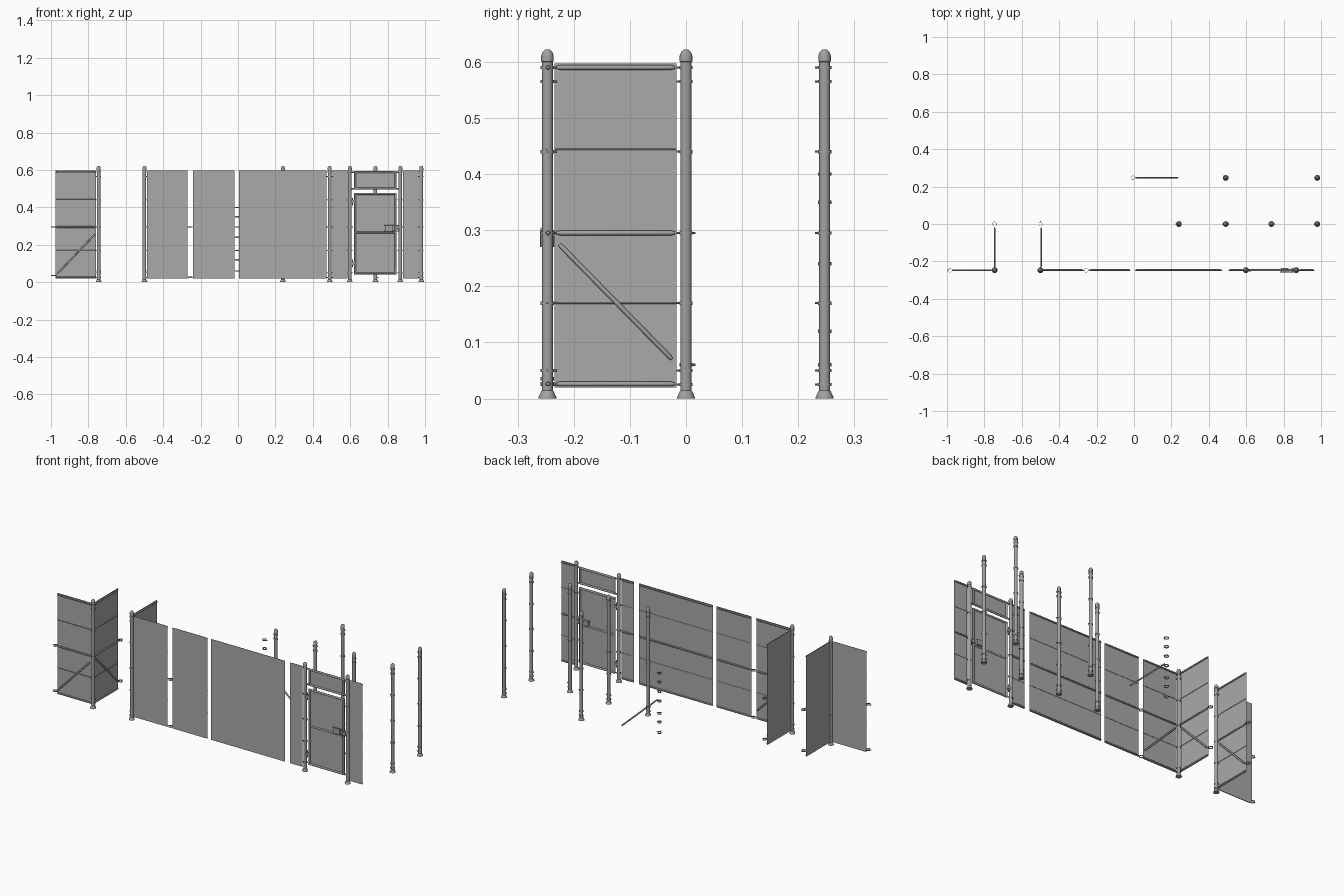
import bpy, math
from mathutils import Vector

if "Cube" in bpy.data.objects:
    bpy.data.objects.remove(bpy.data.objects["Cube"])


def material(name, value):
    m = bpy.data.materials.new(name)
    m.use_nodes = True
    colour = (value, value, value, 1)
    m.diffuse_color = colour
    m.node_tree.nodes["Principled BSDF"].inputs["Base Color"].default_value = colour
    return m


MESH = material("fence mesh grey", 0.40)
METAL = material("galvanised metal", 0.36)


def build(name, verts, faces, mat, smooth=False):
    me = bpy.data.meshes.new(name)
    me.from_pydata(verts, [], faces)
    me.materials.append(mat)
    ob = bpy.data.objects.new(name, me)
    bpy.context.collection.objects.link(ob)
    if smooth:
        bpy.ops.object.select_all(action='DESELECT')
        bpy.context.view_layer.objects.active = ob
        ob.select_set(True)
        bpy.ops.object.shade_smooth_by_angle(angle=math.radians(46))
    return ob


def lathe(name, start, end, profile, sides=8, closed=False):
    """Turned part along start-end; profile is (radius, distance) pairs."""
    start, axis = Vector(start), Vector(end) - Vector(start)
    turn = axis.to_track_quat('Z', 'Y')
    verts, faces = [], []
    for r, d in profile:
        for i in range(sides):
            a = math.tau * (i + 0.5) / sides
            verts.append(start + turn @ Vector((r * math.cos(a), r * math.sin(a), d)))
    n = len(profile)
    for k in range(n if closed else n - 1):
        for i in range(sides):
            j = (i + 1) % sides
            b, t = k * sides, (k + 1) % n * sides
            faces.append((b + i, b + j, t + j, t + i))
    if not closed:
        faces.append(tuple(reversed(range(sides))))
        faces.append(tuple(range((n - 1) * sides, n * sides)))
    return build(name, verts, faces, METAL, True)


def tube(name, a, b, r, sides=8):
    return lathe(name, a, b, [(r, 0), (r, (Vector(b) - Vector(a)).length)], sides)


def rail(name, a, b, r=0.0045):
    """Tube with slimmer pressed ends."""
    l = (Vector(b) - Vector(a)).length
    return lathe(name, a, b, [(r * .6, 0), (r, .006), (r, l - .006), (r * .6, l)])


def box(name, lo, hi):
    v = [(x, y, z) for x in (lo[0], hi[0]) for y in (lo[1], hi[1]) for z in (lo[2], hi[2])]
    f = [(0, 1, 3, 2), (4, 6, 7, 5), (0, 4, 5, 1), (2, 3, 7, 6), (0, 2, 6, 4), (1, 5, 7, 3)]
    return build(name, v, f, METAL)


def band(x, y, z, dx, dy):
    """Clamp ring with a bolted lug pointing along (dx, dy)."""
    lathe("clamp_band", (x, y, z - .003), (x, y, z + .003),
          [(.0105, 0), (.012, 0), (.012, .006), (.0105, .006)], 10, True)
    tube("clamp_bolt", (x + dx * .010, y + dy * .010, z), (x + dx * .017, y + dy * .017, z), .002, 6)


SPAN = (.025, .05, .17, .295, .44, .565, .59)
DIRS = {"W": (-1, 0), "E": (1, 0), "S": (0, -1), "N": (0, 1)}


def post(name, x, y, sides="", heights=SPAN):
    lathe(name, (x, y, 0), (x, y, 1),
          [(.016, 0), (.016, .002), (.011, .013), (.0098, .014), (.0098, .6), (.0112, .601),
           (.0112, .611), (.009, .617), (.004, .622)], 10)
    for s in sides:
        for z in heights:
            band(x, y, z, *DIRS[s])


LOW, HIGH = .02, .597


def panel(name, a, b, side, brace=None):
    """Mesh sheet from a to b; rails sit on the given side of it."""
    a, b, side = Vector((*a, 0)), Vector((*b, 0)), Vector((*side, 0))
    up = Vector((0, 0, 1))
    build(name + "_mesh", [a + up * LOW, b + up * LOW, b + up * HIGH, a + up * HIGH],
          [(0, 1, 2, 3)], MESH)
    along = (b - a).normalized()
    p, q = a + side * .005 + along * .003, b + side * .005 - along * .003
    for part, z in (("bottom", .026), ("middle", .295), ("top", .59)):
        rail(f"{name}_{part}_rail", p + up * z, q + up * z)
    for z in (.17, .444):
        tube(f"{name}_tension_wire", a + side * .002 + up * z, b + side * .002 + up * z, .0012, 5)
    if brace:
        za, zb = brace
        rail(name + "_brace", p + up * za + along * .005, q + up * zb - along * .005)


FRONT = -.247

# Outer corner: rails face outwards
post("outer_corner_post", -.745, FRONT, "WN")
panel("outer_corner_front", (-.975, FRONT + .004), (-.758, FRONT + .004), (0, -1), (.045, .255))
panel("outer_corner_side", (-.75, -.234), (-.75, -.017), (1, 0), (.275, .07))

# Inner corner: rails face inwards
post("inner_corner_post", -.5, FRONT, "EN")
panel("inner_corner_front", (-.487, FRONT - .004), (-.27, FRONT - .004), (0, 1), (.275, .07))
panel("inner_corner_side", (-.502, -.234), (-.502, -.017), (1, 0), (.275, .07))

# Straight runs
for name, x0, x1 in (("short_run", -.24, -.018), ("long_run", .005, .472),
                     ("gate_left_infill", .505, .585), ("gate_right_infill", .882, .965)):
    panel(name, (x0, FRONT - .004), (x1, FRONT - .004), (0, 1))

# Free-standing posts
post("end_post", .24, 0, "W")
post("line_post", .49, 0, "WE")
post("gate_end_post", .735, 0, "E")
post("corner_post", .98, 0, "WS")
post("rear_line_post", .49, .247, "E")
post("rear_corner_post", .98, .247, "WS")

# Loose clamps, where a post would slot in, and a loose brace
for x, y, d, heights in ((-.983, FRONT, "W", (.035, .295)), (-.745, 0, "N", (.06, .295)),
                         (-.5, 0, "N", (.06, .295)), (-.255, FRONT, "W", (.026, .295)),
                         (-.005, .247, "E", (.06, .12, .17, .24, .295, .35, .4))):
    for z in heights:
        band(x, y, z, *DIRS[d])
rail("loose_brace", (.235, .247, .035), (.008, .247, .245))

# Gate posts
post("gate_hinge_post", .598, FRONT, "WE", (.05, .17, .295, .44, .59))
post("gate_latch_post", .868, FRONT, "WE", (.05, .17, .295, .44, .59))


def frame(name, x0, x1, z0, z1):
    """Tube frame with its mesh infill."""
    y = FRONT
    for z in (z0, z1):
        tube(name + "_crossbar", (x0 - .005, y, z), (x1 + .005, y, z), .0055)
    for x in (x0, x1):
        tube(name + "_upright", (x, y, z0), (x, y, z1), .0055)
    build(name + "_mesh", [(x0, y, z0), (x1, y, z0), (x1, y, z1), (x0, y, z1)], [(0, 1, 2, 3)], MESH)


frame("transom", .626, .843, .5, .588)
frame("gate_leaf", .626, .843, .046, .472)
tube("gate_middle_bar", (.626, FRONT, .265), (.843, FRONT, .265), .005)
for z in (.5, .588):
    for x0, x1 in ((.606, .624), (.845, .86)):
        tube("transom_bracket", (x0, FRONT, z), (x1, FRONT, z), .004)

# Hinges and latch
for z in (.1, .43):
    box("gate_hinge", (.604, FRONT - .006, z - .007), (.626, FRONT + .006, z + .007))
    tube("gate_hinge_pin", (.612, FRONT, z - .02), (.612, FRONT, z + .02), .004)
for z in (.273, .302):
    tube("latch_bar", (.78, FRONT - .01, z), (.858, FRONT - .01, z), .003, 6)
box("latch_case", (.785, FRONT - .013, .27), (.825, FRONT + .013, .3))
box("latch_catch", (.843, FRONT - .012, .27), (.862, FRONT + .012, .29))
